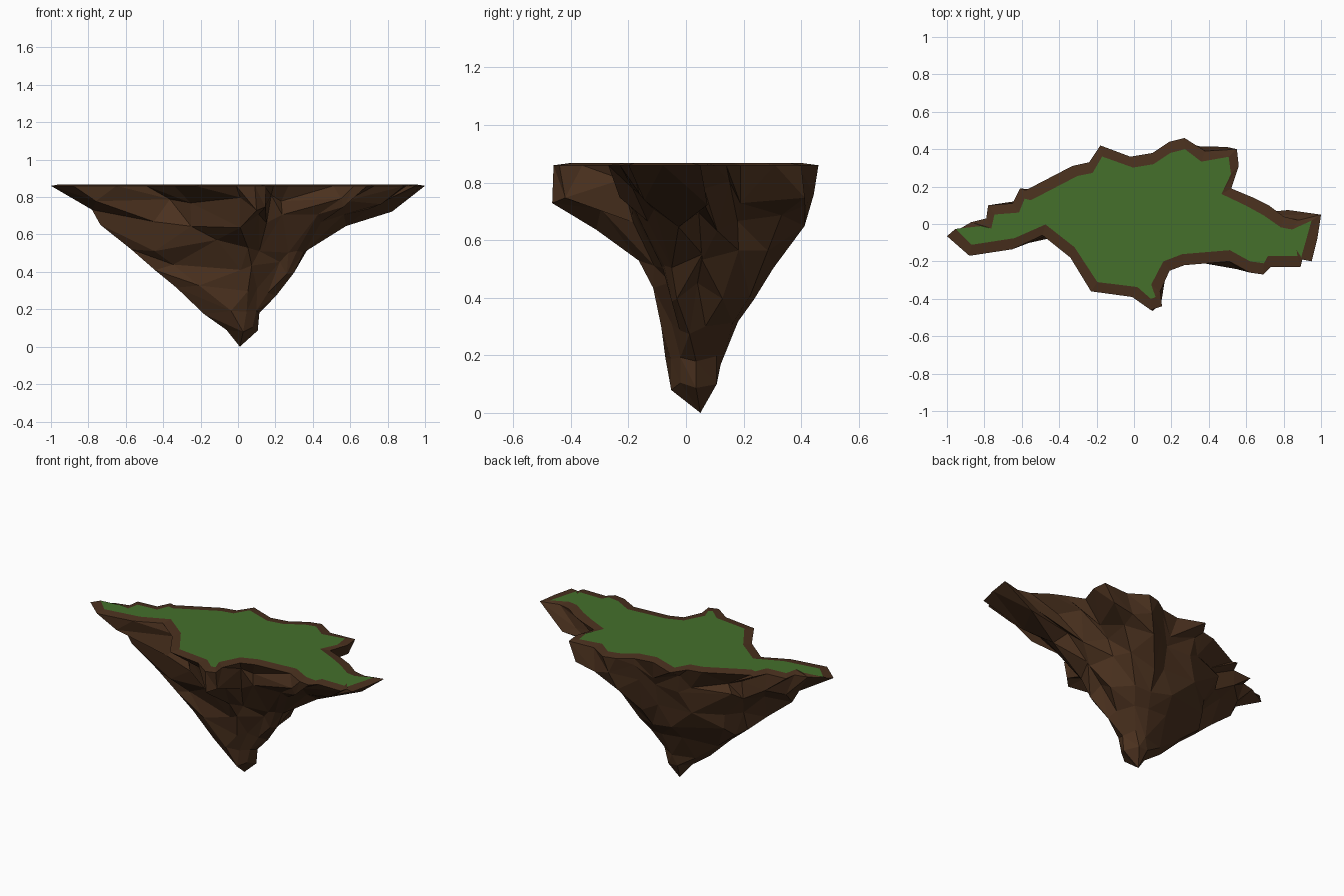
import bpy, math, random

if "Cube" in bpy.data.objects:
    bpy.data.objects.remove(bpy.data.objects["Cube"])

random.seed(7)

# Coastline of the island seen from above, running from the left tip over the back
COAST = [(-1, -.065), (-.87, .01), (-.79, .03), (-.78, .10), (-.65, .11), (-.61, .19), (-.58, .18),
         (-.33, .31), (-.24, .33), (-.18, .42), (-.02, .36), (.10, .38), (.19, .44), (.27, .46),
         (.38, .39), (.55, .40), (.56, .31), (.52, .19), (.64, .14), (.72, .10), (.80, .04),
         (.88, .02), (1, .05), (.98, -.08), (.95, -.20), (.90, -.19), (.89, -.23), (.73, -.23),
         (.69, -.27), (.62, -.26), (.51, -.20), (.27, -.22), (.19, -.25), (.14, -.36), (.15, -.44),
         (.09, -.46), (-.01, -.39), (-.23, -.36), (-.34, -.18), (-.49, -.06), (-.65, -.135),
         (-.88, -.17)]
N = len(COAST)

# Rock layers: height, left, right, front, back, point count, roundness
LAYERS = [(.77, -.84, .84, -.43, .45, 30, .05),
          (.67, -.70, .66, -.33, .40, 22, .25),
          (.54, -.58, .44, -.19, .31, 17, .5),
          (.42, -.49, .33, -.12, .27, 14, .65),
          (.30, -.34, .22, -.08, .18, 11, .8),
          (.18, -.17, .11, -.07, .13, 8, 1),
          (.09, -.06, .10, -.05, .12, 6, 1)]


def material(name, color):
    m = bpy.data.materials.new(name)
    m.diffuse_color = (*color, 1)
    m.use_nodes = True
    m.node_tree.nodes["Principled BSDF"].inputs["Base Color"].default_value = m.diffuse_color
    return m


def make(name, verts, faces, mat):
    me = bpy.data.meshes.new(name)
    me.from_pydata(verts, [], faces)
    me.materials.append(mat)
    ob = bpy.data.objects.new(name, me)
    bpy.context.collection.objects.link(ob)
    return ob


def inset(width):
    """Coast moved inward along the averaged edge normals."""
    out = []
    for i in range(N):
        (ax, ay), (bx, by) = COAST[i - 2], COAST[(i + 2) % N]
        l = math.hypot(bx - ax, by - ay)
        nx, ny = (by - ay) / l, -(bx - ax) / l
        out.append((COAST[i][0] + nx * width, COAST[i][1] + ny * width))
    return out


def layer(z, left, right, front, back, n, rnd):
    """One jagged ring: the coast shrunk to the given extents and rounded off."""
    cx, cy = .02, .03
    ring = []
    for k in range(n):
        x, y = COAST[round(k * N / n) % N]
        u, v = x, y / .46
        r = math.hypot(u, v)
        s = 1 + rnd * (1 / r - 1)
        u, v = u * s, v * s
        px = cx + u * ((right - cx) if u > 0 else (cx - left))
        py = cy + v * ((back - cy) if v > 0 else (cy - front))
        j = .07 * min(1, z + .2)
        f = 1 + random.uniform(-.14, .08)
        ring.append((cx + (px - cx) * f, cy + (py - cy) * f,
                     z + random.uniform(-j, j) * .8))
    return ring


def zip_rings(a0, na, b0, nb):
    """Triangles between two rings with different point counts."""
    faces, i, j = [], 0, 0
    while i < na or j < nb:
        if j >= nb or (i < na and (i + 1) / na <= (j + 1) / nb):
            faces.append((a0 + i % na, a0 + (i + 1) % na, b0 + j % nb))
            i += 1
        else:
            faces.append((a0 + i % na, b0 + (j + 1) % nb, b0 + j % nb))
            j += 1
    return faces


grass_green = material("grass_green", (.058, .162, .024))
earth_brown = material("earth_brown", (.068, .030, .013))

# Grass plateau
lawn = inset(.06)
make("grass", [(x, y, .868) for x, y in lawn], [tuple(reversed(range(N)))], grass_green)

# Earth rim and tapering rock below it
rings = [[(x, y, .868) for x, y in lawn], [(x, y, .86) for x, y in COAST]]
rings += [layer(*l) for l in LAYERS]
verts, faces, start = [], [], 0
for k, ring in enumerate(rings):
    if k:
        faces += zip_rings(start - len(rings[k - 1]), len(rings[k - 1]), start, len(ring))
    verts += ring
    start += len(ring)
last = len(rings[-1])
verts.append((.01, .05, 0))
faces += [(start - last + i, start - last + (i + 1) % last, start) for i in range(last)]
rock = make("rock", verts, [tuple(reversed(f)) for f in faces], earth_brown)
rock.data.flip_normals()
